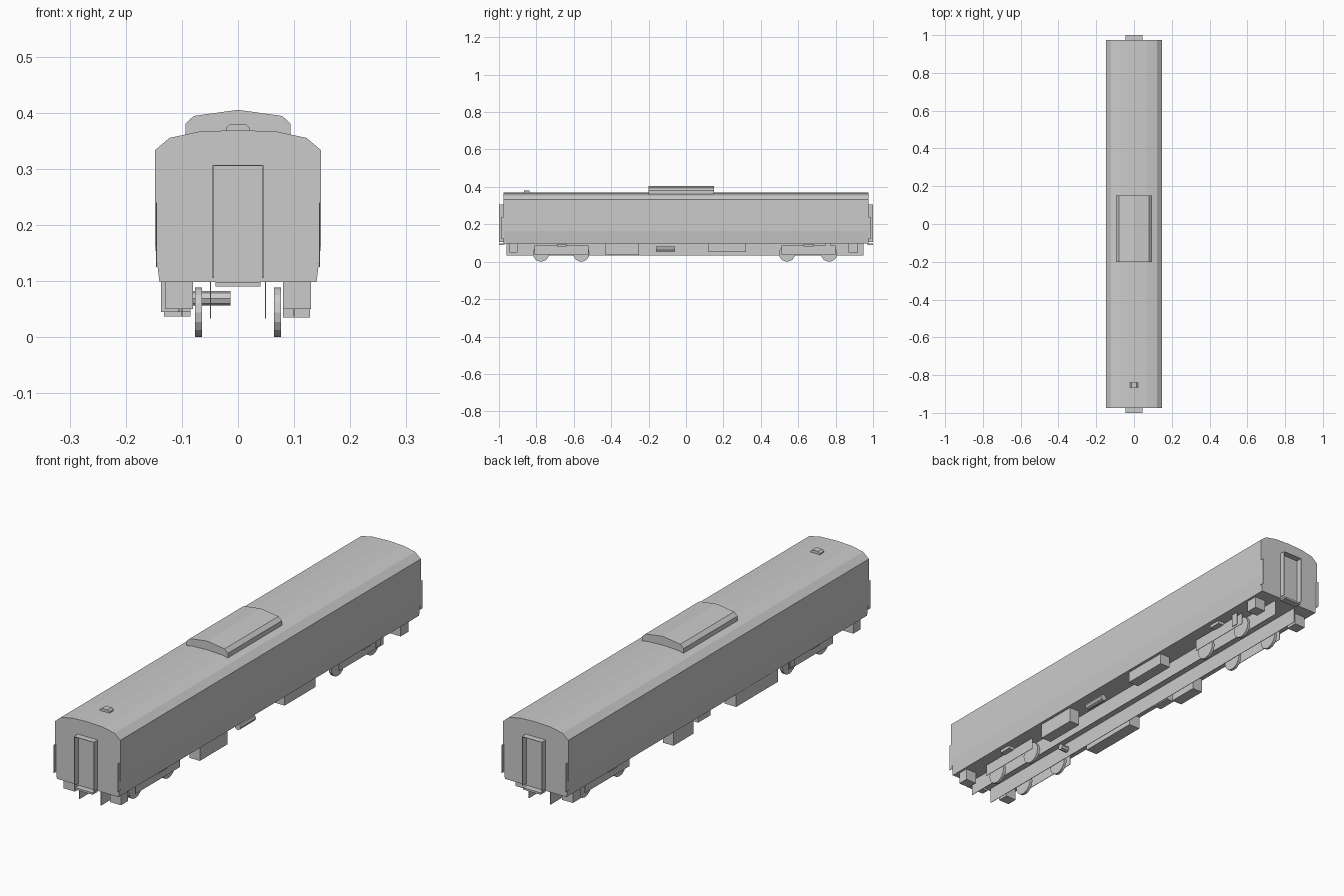
import bpy, bmesh, math
from mathutils import Matrix

if "Cube" in bpy.data.objects:
    bpy.data.objects.remove(bpy.data.objects["Cube"])


def finish(name, bm):
    bmesh.ops.recalc_face_normals(bm, faces=bm.faces)
    mesh = bpy.data.meshes.new(name)
    bm.to_mesh(mesh)
    bm.free()
    ob = bpy.data.objects.new(name, mesh)
    bpy.context.collection.objects.link(ob)
    return ob


def extrude_profile(name, half, y0, y1):
    """Mirror a half profile of (x, z) points and extrude it along y."""
    pts = half + [(-x, z) for x, z in reversed(half) if x > 0]
    bm = bmesh.new()
    face = bm.faces.new([bm.verts.new((x, y0, z)) for x, z in pts])
    ext = bmesh.ops.extrude_face_region(bm, geom=[face])["geom"]
    verts = [v for v in ext if isinstance(v, bmesh.types.BMVert)]
    bmesh.ops.translate(bm, verts=verts, vec=(0, y1 - y0, 0))
    # the start face is kept as the end cap
    if not face.is_valid or len([f for f in bm.faces if len(f.verts) == len(pts)]) < 2:
        bmesh.ops.holes_fill(bm, edges=bm.edges)
    return finish(name, bm)


def box(name, x0, x1, y0, y1, z0, z1):
    bm = bmesh.new()
    bmesh.ops.create_cube(bm, size=1)
    for v in bm.verts:
        v.co = ((x0 + x1) / 2 + v.co.x * (x1 - x0),
                (y0 + y1) / 2 + v.co.y * (y1 - y0),
                (z0 + z1) / 2 + v.co.z * (z1 - z0))
    return finish(name, bm)


def cylinder(name, center, radius, length, sides, axis):
    bm = bmesh.new()
    rot = Matrix.Rotation(math.pi / 2, 4, 'Y' if axis == 'x' else 'X')
    bmesh.ops.create_cone(bm, cap_ends=True, segments=sides, radius1=radius,
                          radius2=radius, depth=length,
                          matrix=Matrix.Translation(center) @ rot)
    return finish(name, bm)


def side_box(name, s, x0, x1, *rest):
    """Box given for the right side, placed on side s."""
    a, b = sorted((s * x0, s * x1))
    return box(name, a, b, *rest)


T = 0.001  # half thickness of sheet parts

# Car body with shallow arched roof
extrude_profile("car_body", [(0.14, 0.098), (0.148, 0.165), (0.148, 0.333),
                             (0.122, 0.355), (0.07, 0.366), (0, 0.369)], -0.975, 0.975)

# Roof equipment housing and small vent
extrude_profile("roof_unit", [(0.094, 0.355), (0.094, 0.38), (0.079, 0.394),
                              (0, 0.405)], -0.2, 0.15)
extrude_profile("roof_vent", [(0.021, 0.365), (0.021, 0.373), (0.013, 0.38)],
                -0.865, -0.838)

for e in (-1, 1):
    # Open gangway frame, coupling plate and corner rails at each end
    y0, y1 = sorted((e * 0.97, e * 1.0))
    box("gangway_top", -0.045, 0.045, y0, y1, 0.305, 0.307)
    box("coupling_plate", -0.04, 0.04, y0, y1, 0.09, 0.098)
    for s in (-1, 1):
        side_box("gangway_side", s, 0.043, 0.045, y0, y1, 0.105, 0.307)
        r0, r1 = sorted((e * 0.972, e * 0.988))
        side_box("corner_rail", s, 0.1445, 0.1465, r0, r1, 0.125, 0.24)

for s in (-1, 1):
    # Full length underframe sills
    side_box("underframe_sill", s, 0.049 - T, 0.049 + T, -0.96, 0.95, 0.033, 0.1)
    # End equipment boxes
    side_box("front_step_box", s, 0.08, 0.13, -0.945, -0.9, 0.05, 0.1)
    side_box("rear_step_box", s, 0.08, 0.13, 0.87, 0.92, 0.05, 0.1)
    # Bogies
    for label, c, axles in (("front", -0.665, (-0.775, -0.56)),
                            ("rear", 0.655, (0.54, 0.765))):
        side_box(label + "_bogie_side", s, 0.1 - T, 0.1 + T, c - 0.145, c + 0.145, 0.037, 0.086)
        side_box(label + "_bolster", s, 0.082, 0.125, c - 0.026, c + 0.026, 0.082, 0.095)
        for y in axles:
            cylinder(label + "_wheel", (s * 0.0705, y, 0.044), 0.044, 0.012, 16, 'x')
    side_box("damper_bracket", s, 0.103, 0.106, s * 0.65 + 0.095, s * 0.65 + 0.125, 0.045, 0.1)

# Equipment boxes under the floor
box("battery_box", 0.08, 0.128, -0.43, -0.25, 0.035, 0.1)
box("converter_box", 0.08, 0.128, 0.12, 0.32, 0.052, 0.1)
box("tank_box", -0.137, -0.085, -0.4, -0.13, 0.045, 0.1)
box("control_box", -0.132, -0.085, 0.14, 0.27, 0.037, 0.1)
box("small_box", -0.125, -0.09, 0.02, 0.1, 0.065, 0.1)

# Air tanks
cylinder("side_air_tank", (0.11, -0.11, 0.068), 0.014, 0.1, 8, 'y')
cylinder("cross_air_tank", (-0.047, -0.48, 0.069), 0.013, 0.067, 8, 'x')
